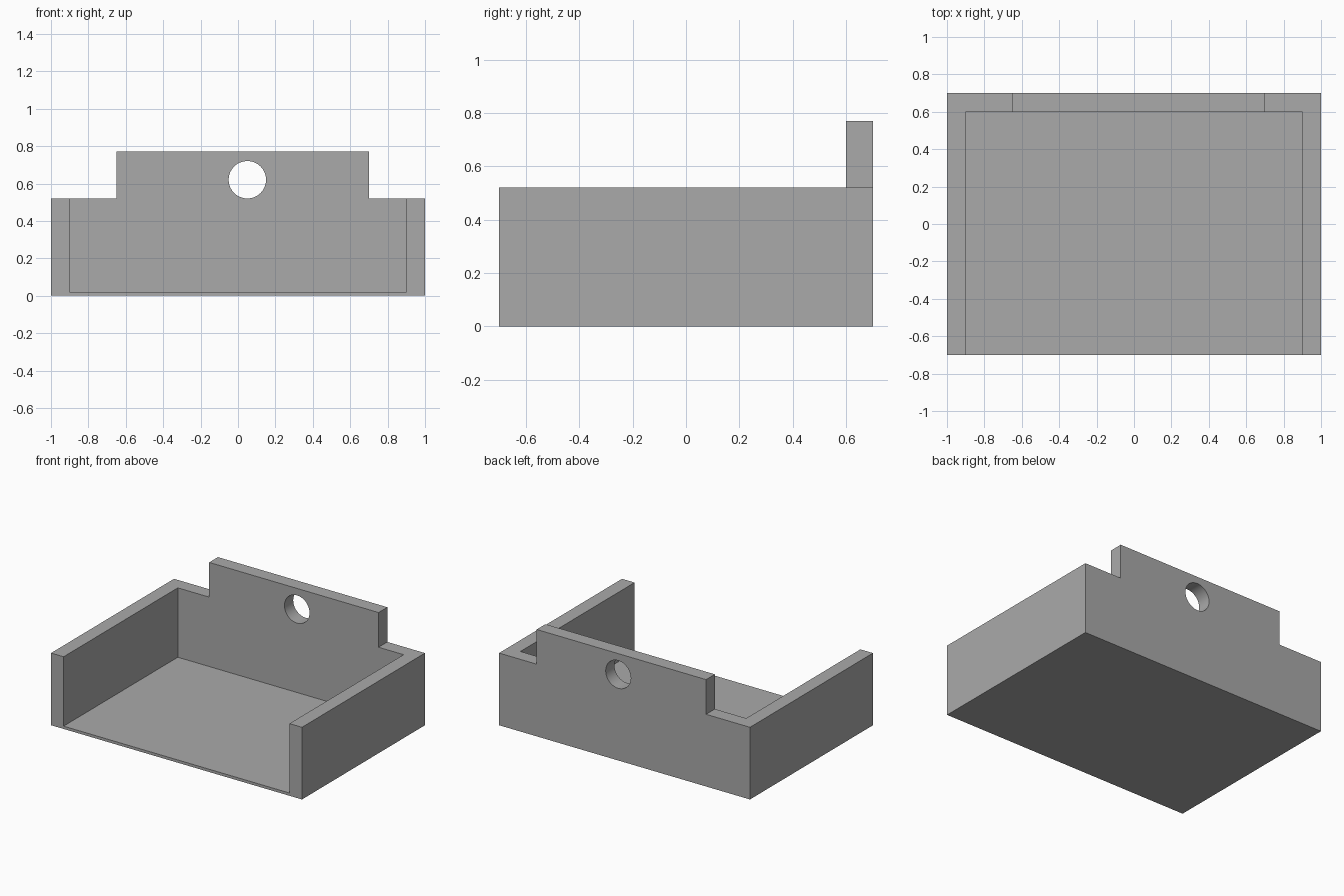
import bpy
import math

default_cube = bpy.data.objects.get("Cube")
if default_cube:
    bpy.data.objects.remove(default_cube, do_unlink=True)

# Overall sizes
HALF_DEPTH = 0.70
BACK_INNER = 0.60
SIDE_INNER = 0.90
FLOOR, RIM, TOP = 0.02, 0.52, 0.77

grey = bpy.data.materials.new("plain grey")
grey.use_nodes = True
colour = (0.4, 0.4, 0.4, 1)
grey.diffuse_color = colour
grey.node_tree.nodes["Principled BSDF"].inputs["Base Color"].default_value = colour


def box(name, low, high):
    """Axis-aligned box between two corners."""
    centre = [(a + b) / 2 for a, b in zip(low, high)]
    bpy.ops.mesh.primitive_cube_add(size=1, location=centre)
    obj = bpy.context.object
    obj.name = name
    obj.scale = [b - a for a, b in zip(low, high)]
    bpy.ops.object.transform_apply(location=True, rotation=False, scale=True)
    obj.data.materials.append(grey)
    return obj


def cut(target, cutter):
    """Subtract the cutter from the target and discard it."""
    cutter.hide_render = True
    bpy.context.view_layer.objects.active = target
    mod = target.modifiers.new("cut", "BOOLEAN")
    mod.operation = "DIFFERENCE"
    mod.solver = "EXACT"
    mod.object = cutter
    bpy.ops.object.modifier_apply(modifier=mod.name)
    bpy.data.objects.remove(cutter, do_unlink=True)


# Solid block for the open-fronted tray
tray = box("open_tray", (-1, -HALF_DEPTH, 0), (1, HALF_DEPTH, TOP))

# Inside of the tray, open at the front and top
cut(tray, box("cavity", (-SIDE_INNER, -1, FLOOR), (SIDE_INNER, BACK_INNER, 1)))

# Lower the side walls and the two back shoulders, leaving the raised tab
cut(tray, box("right_shoulder", (-1.2, -1, RIM), (-0.65, 1, 1)))
cut(tray, box("left_shoulder", (0.70, -1, RIM), (1.2, 1, 1)))

# Round hole through the tab
bpy.ops.mesh.primitive_cylinder_add(
    vertices=64, radius=0.10, depth=0.4,
    location=(0.05, 0.65, 0.62), rotation=(math.pi / 2, 0, 0))
hole = bpy.context.object
hole.name = "hole"
hole.data.materials.append(grey)
cut(tray, hole)

# Smooth the hole wall, keep every corner sharp
bpy.ops.object.select_all(action="DESELECT")
tray.select_set(True)
bpy.context.view_layer.objects.active = tray
bpy.ops.object.shade_smooth_by_angle(angle=math.radians(30))
